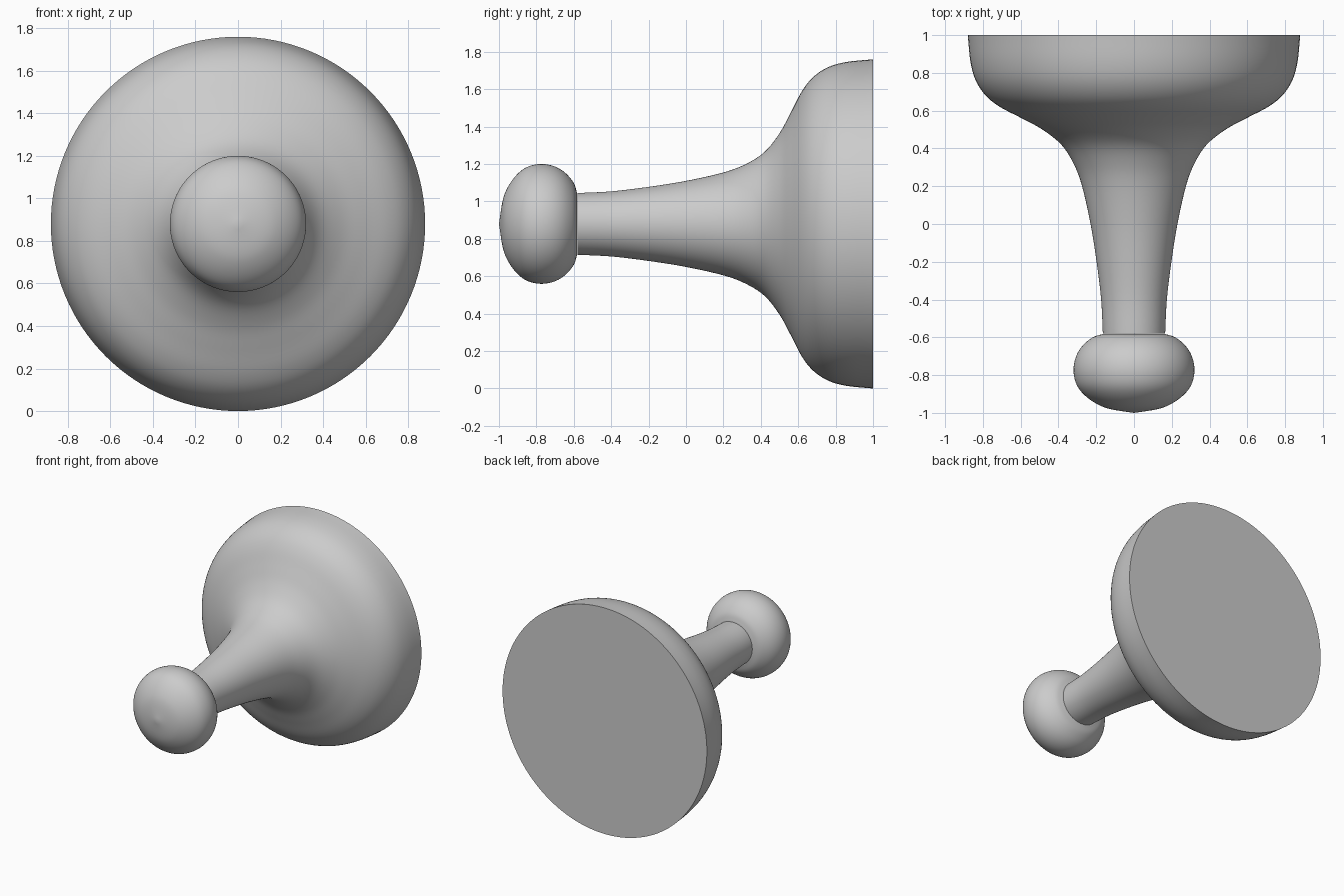
import bpy, bmesh, math
from mathutils import Vector

if "Cube" in bpy.data.objects:
    bpy.data.objects.remove(bpy.data.objects["Cube"])

AXIS_Z = 0.88   # height of the turning axis
SEGMENTS = 128


def smooth_profile(points, steps=5):
    """Catmull-Rom curve through (y, radius) points."""
    p = [Vector(q) for q in points]
    p = [2 * p[0] - p[1]] + p + [2 * p[-1] - p[-2]]
    out = []
    for a, b, c, d in zip(p, p[1:], p[2:], p[3:]):
        for i in range(steps):
            t = i / steps
            out.append(0.5 * (2 * b + (c - a) * t + (2 * a - 5 * b + 4 * c - d) * t**2
                              + (3 * b - a - 3 * c + d) * t**3))
    return out + [p[-2]]


def lathe(name, profile):
    """Turn a profile about the y axis and cap any open ends."""
    bm = bmesh.new()
    verts = [bm.verts.new((r if r > 1e-4 else 0, y, 0)) for y, r in profile]
    edges = [bm.edges.new(e) for e in zip(verts, verts[1:])]
    bmesh.ops.spin(bm, geom=verts + edges, cent=(0, 0, 0), axis=(0, 1, 0),
                   angle=math.tau, steps=SEGMENTS, use_duplicate=False)
    bmesh.ops.remove_doubles(bm, verts=bm.verts, dist=1e-5)
    bmesh.ops.holes_fill(bm, edges=[e for e in bm.edges if e.is_boundary], sides=0)
    bmesh.ops.recalc_face_normals(bm, faces=bm.faces)
    mesh = bpy.data.meshes.new(name)
    bm.to_mesh(mesh)
    bm.free()
    obj = bpy.data.objects.new(name, mesh)
    obj.location.z = AXIS_Z
    bpy.context.collection.objects.link(obj)
    bpy.ops.object.select_all(action='DESELECT')
    obj.select_set(True)
    bpy.context.view_layer.objects.active = obj
    bpy.ops.object.shade_smooth_by_angle(angle=math.radians(35))
    return obj


# Flared stem with its flat round back
lathe("flared_stem", smooth_profile([
    (-0.58, 0.165), (-0.4, 0.174), (-0.2, 0.198), (0, 0.23), (0.2, 0.275),
    (0.32, 0.32), (0.42, 0.385), (0.5, 0.485), (0.56, 0.595), (0.62, 0.71),
    (0.68, 0.785), (0.76, 0.838), (0.86, 0.866), (1.0, 0.88)]))

# Rounded knob at the front
lathe("knob", smooth_profile([
    (-1.0, 0), (-0.98, 0.125), (-0.952, 0.198), (-0.905, 0.263), (-0.85, 0.304),
    (-0.78, 0.32), (-0.71, 0.31), (-0.65, 0.277), (-0.602, 0.222), (-0.582, 0.165)]))
